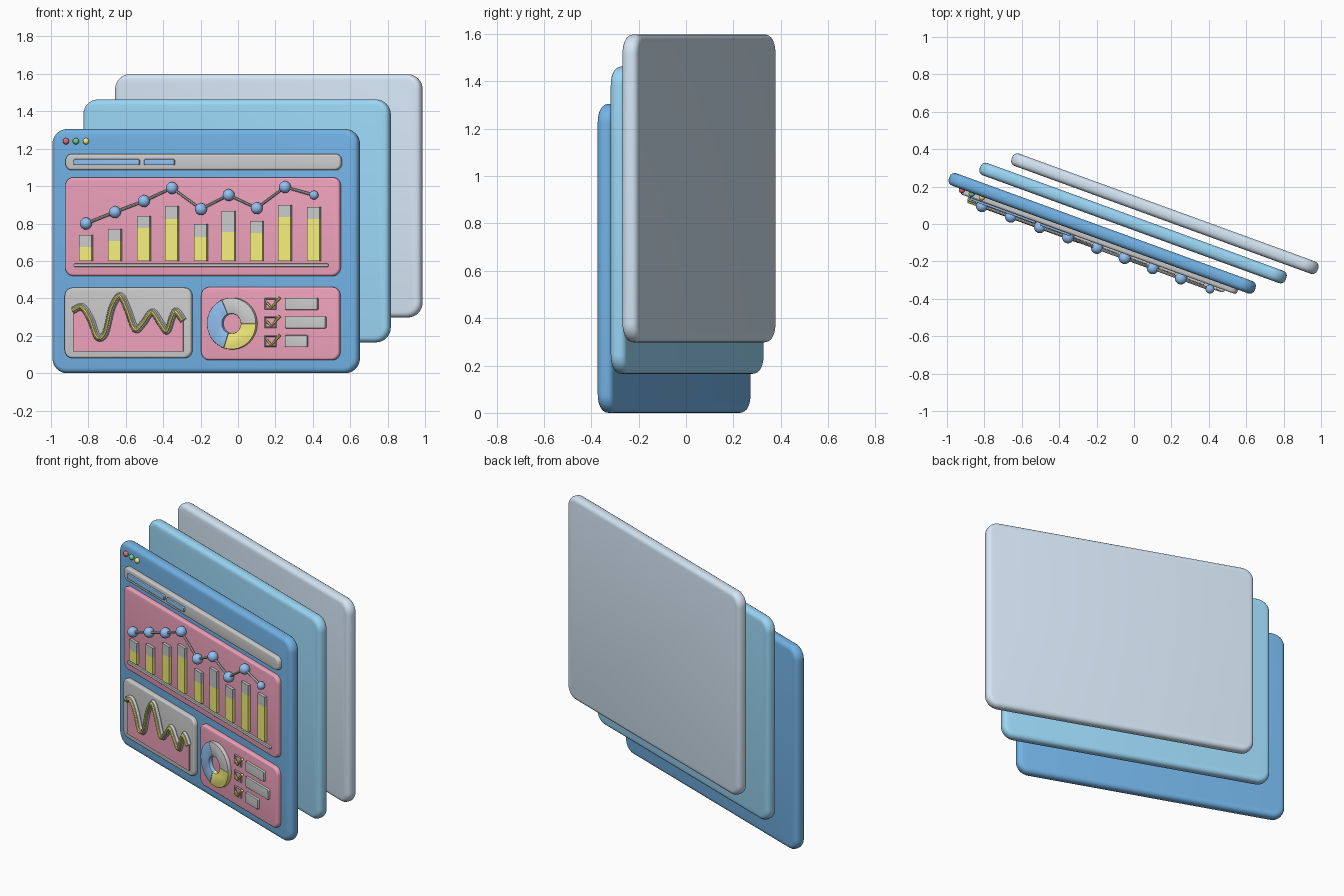
import bpy, bmesh
from math import sin, cos, pi, radians
from mathutils import Matrix, Vector

if "Cube" in bpy.data.objects:
    bpy.data.objects.remove(bpy.data.objects["Cube"])

A = radians(20)
C, S = cos(A), sin(A)
CX, CY = -0.17, -0.05          # centre of the front panel
BASE, TOP = 0.035, 0.062       # depth of panel face and of plate faces
NAVY, MID, PALE = (.17, .45, .79), (.33, .68, .92), (.66, .79, .91)
RED, YELLOW, BLUE = (.86, .36, .5), (.92, .87, .2), (.29, .53, .88)
mats = {}


def frame(cx=CX, cy=CY):
    return Matrix.Translation((cx, cy, 0)) @ Matrix.Rotation(-A, 4, 'Z')


def u_at(x, d, cx=CX):
    """Panel coordinate for a front-view x at depth d."""
    return (x - cx + S * d) / C


def finish(ob, color, m=None, angle=35):
    if color:
        if color not in mats:
            mats[color] = bpy.data.materials.new("colour_%d" % len(mats))
            mats[color].diffuse_color = (*color, 1)
        ob.data.materials.append(mats[color])
    ob.matrix_world = m or frame()
    bpy.ops.object.select_all(action='DESELECT')
    ob.select_set(True)
    bpy.context.view_layer.objects.active = ob
    if ob.type == 'CURVE':
        bpy.ops.object.convert(target='MESH')
        ob = bpy.context.object
    bpy.ops.object.shade_smooth_by_angle(angle=radians(angle))
    return ob


def from_bmesh(name, bm, color, m=None, angle=35):
    me = bpy.data.meshes.new(name)
    bm.to_mesh(me)
    bm.free()
    ob = bpy.data.objects.new(name, me)
    bpy.context.collection.objects.link(ob)
    return finish(ob, color, m, angle)


def prism(name, pts, d0, d1, color=None, bevel=0, both=False, m=None, seg=4):
    """Extrude an outline (u, z) from depth d0 to d1, rounding the rim."""
    bm = bmesh.new()
    face = bm.faces.new([bm.verts.new((u, -d0, z)) for u, z in pts])
    ext = bmesh.ops.extrude_face_region(bm, geom=[face], use_keep_orig=True)["geom"]
    verts = [g for g in ext if isinstance(g, bmesh.types.BMVert)]
    bmesh.ops.translate(bm, verts=verts, vec=(0, d0 - d1, 0))
    bmesh.ops.recalc_face_normals(bm, faces=bm.faces[:])
    if bevel:
        def flat(e, d):
            return all(abs(v.co.y + d) < 1e-6 for v in e.verts)
        rim = [e for e in bm.edges if flat(e, d1) or (both and flat(e, d0))]
        bmesh.ops.bevel(bm, geom=rim, offset=bevel, segments=seg, profile=.5,
                        affect='EDGES', clamp_overlap=True)
    return from_bmesh(name, bm, color, m)


def slab(name, x0, x1, z0, z1, d0, d1, r=0, color=None, bevel=0, both=False, c=(CX, CY)):
    """Rounded rectangle given by its front-view extents."""
    u0, u1 = u_at(x0, d1, c[0]), u_at(x1, d0, c[0])
    if r:
        pts = []
        for k, (u, z) in enumerate([(u1 - r, z1 - r), (u0 + r, z1 - r),
                                    (u0 + r, z0 + r), (u1 - r, z0 + r)]):
            for i in range(9):
                a = (k + i / 8) * pi / 2
                pts.append((u + r * cos(a), z + r * sin(a)))
    else:
        pts = [(u0, z0), (u1, z0), (u1, z1), (u0, z1)]
    return prism(name, pts, d0, d1, color, bevel, both, frame(*c))


def tube(name, pts, d, radius, color=None, closed=False, res=2):
    cu = bpy.data.curves.new(name, 'CURVE')
    cu.dimensions = '3D'
    cu.bevel_depth, cu.bevel_resolution, cu.use_fill_caps = radius, res, True
    sp = cu.splines.new('POLY')
    sp.points.add(len(pts) - 1)
    for p, (u, z) in zip(sp.points, pts):
        p.co = (u, -d, z, 1)
    sp.use_cyclic_u = closed
    ob = bpy.data.objects.new(name, cu)
    bpy.context.collection.objects.link(ob)
    return finish(ob, color)


def ball(name, x, z, d, r, color):
    bm = bmesh.new()
    bmesh.ops.create_uvsphere(bm, u_segments=20, v_segments=12, radius=r,
                              matrix=Matrix.Translation((u_at(x, d), -d, z)))
    return from_bmesh(name, bm, color, angle=60)


def smooth(pts, n=8):
    """Catmull-Rom interpolation of a point list."""
    p = [Vector(q) for q in [pts[0]] + pts + [pts[-1]]]
    out = []
    for i in range(1, len(p) - 2):
        a, b, c, d = p[i - 1:i + 3]
        for k in range(n):
            t = k / n
            out.append(.5 * (2 * b + (c - a) * t + (2 * a - 5 * b + 4 * c - d) * t * t
                             + (3 * b - a - 3 * c + d) * t ** 3))
    return [tuple(q) for q in out + [p[-1]]]


# three stacked panels
slab("front_panel", -1, .66, 0, 1.305, -BASE, BASE, .08, NAVY, .028, True)
slab("middle_panel", -.835, .825, .165, 1.463, -BASE, BASE, .08, MID, .028, True, (-.005, .005))
slab("back_panel", -.665, .995, .298, 1.598, -BASE, BASE, .08, PALE, .028, True, (.165, .055))

# window buttons and address bar
for n, x, col in (("red", -.92, (.8, .15, .2)), ("green", -.867, (.2, .6, .3)), ("yellow", -.813, YELLOW)):
    ball(n + "_button", x, 1.24, BASE + .004, .017, col)
slab("address_bar", -.925, .556, 1.085, 1.172, BASE, TOP, .035, None, .012)
slab("address_field_long", -.88, -.524, 1.112, 1.144, TOP, TOP + .012, .008, BLUE, .004)
slab("address_field_short", -.503, -.337, 1.112, 1.144, TOP, TOP + .012, .008, BLUE, .004)

# bar chart with trend line
slab("chart_plate", -.927, .55, .52, 1.047, BASE, TOP, .045, RED, .012)
slab("chart_baseline", -.88, .485, .568, .586, TOP, TOP + .012, .008, None, .003)
xs = [-.813, -.658, -.503, -.353, -.198, -.05, .1, .251, .406]
tops = [.738, .77, .84, .893, .797, .866, .813, .9, .888]
fills = [.674, .706, .775, .824, .727, .754, .749, .834, .824]
nodes = [.80, .861, .92, .99, .877, .952, .882, .995, .952]
for i, (x, t, f) in enumerate(zip(xs, tops, fills)):
    slab("bar_fill_%d" % i, x - .037, x + .037, .6, f, TOP, TOP + .018, 0, YELLOW)
    slab("bar_top_%d" % i, x - .037, x + .037, f, t, TOP, TOP + .018, 0)
    ball("trend_node_%d" % i, x, nodes[i], .083, .024 if i == 8 else .032, BLUE)
tube("trend_line", [(u_at(x, .083), z) for x, z in zip(xs, nodes)], .083, .008)

# wave chart
slab("wave_plate", -.93, -.243, .08, .457, BASE, TOP, .045, None, .012)
wave = [(-.882, .335), (-.834, .352), (-.79, .288), (-.754, .195), (-.711, .21), (-.674, .35),
        (-.631, .412), (-.594, .345), (-.55, .235), (-.508, .265), (-.46, .325), (-.417, .27),
        (-.38, .225), (-.353, .295), (-.332, .33), (-.294, .28)]
curve = smooth([(u_at(x, TOP + .01), z) for x, z in wave])
prism("wave_area", [(curve[0][0], .115)] + [(curve[-1][0], .115)] + curve[::-1],
      TOP - .003, TOP + .008, RED)
tube("wave_border", curve, TOP + .004, .02)
tube("wave_line", curve, TOP + .022, .009, YELLOW)

# donut chart
slab("summary_plate", -.2, .548, .07, .46, BASE, TOP, .045, RED, .012)
cu = u_at(-.032, TOP + .012)
for n, a0, a1, col in (("grey", 0, 113, None), ("blue", 113, 252, BLUE), ("yellow", 252, 360, YELLOW)):
    angs = [radians(a0 + (a1 - a0) * i / 24) for i in range(25)]
    pts = [(cu + .14 * cos(a), .265 + .138 * sin(a)) for a in angs]
    pts += [(cu + .053 * cos(a), .265 + .053 * sin(a)) for a in reversed(angs)]
    prism("donut_" + n, pts, TOP, TOP + .024, col, .006, seg=2)

# checklist
for i, (z, x1) in enumerate(((.371, .43), (.272, .472), (.171, .374))):
    d = TOP + .006
    a, b = u_at(.147, d), u_at(.203, d)
    tube("check_box_%d" % i, [(a, z - .027), (b, z - .027), (b, z + .027), (a, z + .027)],
         d, .006, None, True, 0)
    tube("check_mark_%d" % i, [(u_at(x, d + .01), z + h) for x, h in
                               ((.155, .004), (.178, -.02), (.224, .033))], d + .01, .008, YELLOW)
    slab("list_item_%d" % i, .25, x1, z - .032, z + .032, TOP, TOP + .016, .006, None, .003)

for m in bpy.data.materials:
    if m.users and not m.is_grease_pencil:
        m.use_nodes = True
        m.node_tree.nodes["Principled BSDF"].inputs["Base Color"].default_value = m.diffuse_color
